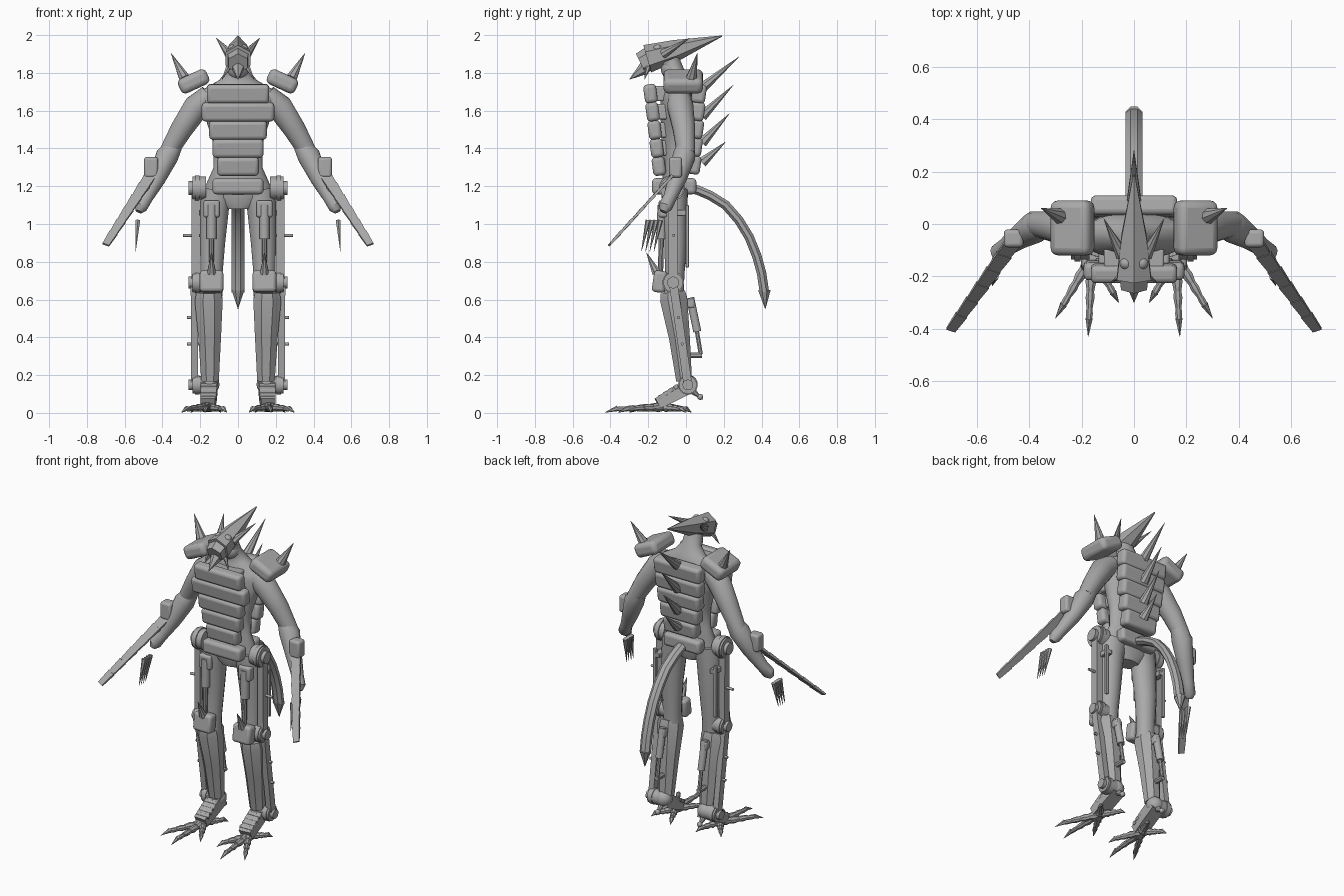
import bpy, bmesh, math
from mathutils import Vector, Matrix

cube = bpy.data.objects.get("Cube")
if cube:
    bpy.data.objects.remove(cube)

grey = bpy.data.materials.new("plain_grey")
grey.use_nodes = True
GREY = (0.4, 0.4, 0.4, 1)
grey.diffuse_color = GREY
grey.node_tree.nodes["Principled BSDF"].inputs["Base Color"].default_value = GREY
parts = []


def finish(name, bm, mirror, bevel=0):
    bmesh.ops.recalc_face_normals(bm, faces=bm.faces)
    mesh = bpy.data.meshes.new(name)
    bm.to_mesh(mesh)
    bm.free()
    mesh.materials.append(grey)
    ob = bpy.data.objects.new(name, mesh)
    bpy.context.collection.objects.link(ob)
    if bevel:
        mod = ob.modifiers.new("Bevel", "BEVEL")
        mod.width, mod.segments = bevel, 3
    if mirror:
        ob.modifiers.new("Mirror", "MIRROR")
    parts.append(ob)


def tube(name, pts, radii, sides=12, side=(1, 0, 0), mirror=False):
    """Loft rings along a path; each radius is a number or a (side, depth) pair."""
    bm, rings = bmesh.new(), []
    pts = [Vector(p) for p in pts]
    for i, (p, r) in enumerate(zip(pts, radii)):
        t = (pts[min(i + 1, len(pts) - 1)] - pts[max(i - 1, 0)]).normalized()
        x = Vector(side)
        x = (x - t * x.dot(t)).normalized()
        y = t.cross(x)
        a, b = r if isinstance(r, tuple) else (r, r)
        angles = [math.tau * (k + 0.5) / sides for k in range(sides)]
        rings.append([bm.verts.new(p + x * a * math.cos(w) + y * b * math.sin(w)) for w in angles])
    for lo, hi in zip(rings, rings[1:]):
        for k in range(sides):
            n = (k + 1) % sides
            bm.faces.new((lo[k], lo[n], hi[n], hi[k]))
    bm.faces.new(rings[0][::-1])
    bm.faces.new(rings[-1])
    finish(name, bm, mirror)


def spike(name, base, tip, r, sides=8, mirror=False):
    tube(name, [base, tip], [r, 0.001], sides, mirror=mirror)


def box(name, loc, size, rot=(0, 0), bevel=0.02, mirror=False):
    """Rounded box turned about x, then y, in degrees."""
    m = Matrix.Translation(loc)
    m = m @ Matrix.Rotation(math.radians(rot[1]), 4, "Y") @ Matrix.Rotation(math.radians(rot[0]), 4, "X")
    bm = bmesh.new()
    bmesh.ops.create_cube(bm, size=1, matrix=m @ Matrix.Diagonal((*size, 1)))
    finish(name, bm, mirror, bevel)


def ball(name, loc, r, mirror=False):
    bm = bmesh.new()
    bmesh.ops.create_uvsphere(bm, u_segments=16, v_segments=10, radius=r, matrix=Matrix.Translation(loc))
    finish(name, bm, mirror)


def disc(name, x0, x1, y, z, r):
    tube(name, [(x0, y, z), (x1, y, z)], [r, r], 24, (0, 1, 0), True)


# Torso and neck: height, depth centre, half width, half depth
body = [(1.08, -.06, .07, .05), (1.14, -.06, .16, .07), (1.2, -.06, .175, .07), (1.3, -.06, .13, .06),
        (1.42, -.06, .13, .07), (1.55, -.05, .17, .085), (1.66, -.045, .215, .09), (1.71, -.04, .19, .085),
        (1.76, -.045, .1, .065), (1.81, -.06, .06, .05), (1.87, -.085, .055, .05)]
tube("torso", [(0, y, z) for z, y, a, b in body], [(a, b) for z, y, a, b in body], 24)

# Armour plates on the chest and back
for i, w in enumerate((.33, .385, .305, .27, .22)):
    z = 1.69 - .096 * i
    box(f"chest_plate_{i + 1}", (0, -.188 + .011 * i, z), (w, .068, .1), (8, 0))
    box(f"chest_backing_{i + 1}", (0, -.135 + .008 * i, z), (w * .7, .08, .08), bevel=.01)
for i, w in enumerate((.33, .32, .3, .27, .23)):
    box(f"back_plate_{i + 1}", (0, .068 - .007 * i, 1.69 - .094 * i), (w, .075, .1), (-8, 0))
box("belt_front", (0, -.14, 1.2), (.27, .08, .085))
box("belt_back", (0, .02, 1.2), (.26, .07, .085))
for i, (z, y, tip) in enumerate(((1.72, .28, 1.885), (1.57, .25, 1.735), (1.43, .23, 1.585), (1.325, .21, 1.435))):
    spike(f"back_spike_{i + 1}", (0, .085, z), (0, y, tip), .03)

# Head with long crest, snout, beak, horns and eyes
tube("head_crest", [(0, -.205, 1.875), (0, -.05, 1.92), (0, .19, 1.995)], [.075, .056, .003], 6)
tube("snout", [(0, -.16, 1.89), (0, -.24, 1.85)], [.068, .057], 6)
spike("beak", (0, -.22, 1.825), (0, -.3, 1.765), .035, 6)
spike("jaw_spikes", (.05, -.2, 1.83), (.085, -.22, 1.765), .015, 6, True)
spike("head_horns", (.045, -.12, 1.9), (.115, .02, 1.985), .026, 8, True)
ball("eyes", (.03, -.15, 1.925), .025, True)
ball("neck_joint", (0, -.075, 1.82), .058)

# Shoulder pads
box("shoulder_pads", (.235, -.015, 1.755), (.165, .21, .085), (0, 25), .028, True)
spike("shoulder_spikes", (.285, .03, 1.775), (.355, .06, 1.905), .03, 8, True)

# Arms, cuffs, forearm blades and claws
tube("upper_arms", [(.15, -.035, 1.68), (.22, -.03, 1.62), (.3, -.01, 1.5), (.375, .0, 1.37)],
     [.06, .07, .06, .048], 16, (0, 1, 0), True)
tube("forearms", [(.335, .0, 1.42), (.375, -.01, 1.36), (.43, -.045, 1.24), (.485, -.085, 1.14),
                  (.515, -.11, 1.09), (.525, -.12, 1.065)],
     [.045, .062, .048, .036, .037, .018], 12, (0, 1, 0), True)
box("blade_mounts", (.46, -.055, 1.3), (.075, .068, .11), bevel=.015, mirror=True)
root, end = Vector((.455, -.06, 1.27)), Vector((.7, -.405, .89))
for i in range(6):
    a, b = root.lerp(end, i / 6), root.lerp(end, (i + 1.12) / 6.12)
    w = .046 - .0028 * i
    tube(f"blade_segment_{i + 1}", [a, b], [(w, .012), (w * .82, .008)], 4, (.91, .28, .31), True)
for i in range(4):
    y = -.135 - .022 * i
    spike(f"hand_claw_{i + 1}", (.53, y, 1.02), (.542, y - .035, .855), .014, 6, True)

# Thighs, shins and knee guards
tube("thighs", [(.11, -.06, 1.18), (.125, -.06, 1.08), (.135, -.055, .9), (.14, -.06, .72), (.14, -.065, .62)],
     [(.09, .07), (.078, .068), (.068, .06), (.058, .052), (.058, .055)], 16, mirror=True)
tube("thigh_pistons", [(.14, -.125, 1.1), (.14, -.13, .92)], [.027, .027], 12, mirror=True)
tube("thigh_rods", [(.14, -.13, .95), (.14, -.135, .74)], [.014, .014], 10, mirror=True)
box("thigh_brackets", (.14, -.115, 1.08), (.085, .06, .09), bevel=.012, mirror=True)
box("knee_guards", (.14, -.14, .695), (.125, .07, .115), (-8, 0), .018, True)
spike("knee_spikes", (.14, -.155, .74), (.14, -.21, .85), .026, 8, True)
tube("shins", [(.155, -.07, .64), (.155, -.065, .6), (.15, -.035, .4), (.148, -.01, .17)],
     [(.07, .07), (.08, .078), (.065, .06), (.05, .045)], 8, mirror=True)
box("calf_blocks", (.15, .02, .58), (.05, .05, .05), bevel=.01, mirror=True)
tube("calf_pistons", [(.15, .022, .61), (.15, .06, .43)], [.022, .022], 12, mirror=True)
tube("calf_rods", [(.15, .055, .45), (.15, .078, .31)], [.012, .012], 8, mirror=True)
tube("calf_links", [(.15, .085, .305), (.15, .0, .305)], [.016, .016], 8, mirror=True)

# Outer leg frame with joint discs, bars and pegs
for name, y, z, r in (("hip", -.075, 1.19, .062), ("knee", -.068, .69, .052), ("ankle", .01, .148, .047)):
    disc(f"{name}_discs", .17, .24, y, z, r)
    disc(f"{name}_caps", .235, .262, y, z, r * .6)
    disc(f"{name}_rims", .205, .228, y, z, r * 1.1)
tube("thigh_frames", [(.225, -.07, 1.19), (.225, -.068, .69)], [(.029, .035)] * 2, 4, mirror=True)
tube("shin_frames", [(.232, -.068, .69), (.23, .01, .15)], [(.026, .032)] * 2, 4, mirror=True)
box("rear_thigh_bars", (.215, .007, .935), (.022, .018, .33), bevel=.004, mirror=True)
box("bar_mounts", (.2, -.02, 1.06), (.04, .07, .03), bevel=.004, mirror=True)
for i, (x, y, z) in enumerate(((.292, -.065, .94), (.27, -.04, .505), (.27, -.02, .365))):
    disc(f"frame_pegs_{i + 1}", .2, x, y, z, .008)

# Feet: heel, stepped instep, toes with claws
ball("ankle_joints", (.15, .01, .15), .052, True)
tube("feet", [(.15, .025, .145), (.155, -.07, .095), (.16, -.15, .05)],
     [(.06, .055), (.06, .052), (.055, .042)], 4, mirror=True)
for i in range(5):
    f = i / 4
    box(f"instep_bar_{i + 1}", (.155, -.025 - .11 * f, .155 - .07 * f), (.088, .022, .022), (28, 0), .004, True)
spike("heel_spurs", (.15, .03, .12), (.15, .09, .07), .022, 8, True)
ball("spur_tips", (.15, .075, .085), .016, True)
start = Vector((.16, -.12, .045))
for n, tip in enumerate(((.3, -.36, .012), (.175, -.43, .012), (.058, -.3, .012), (.25, .0, .012), (.09, .03, .012))):
    tip = Vector(tip)
    for i in range(4):
        a, b = start.lerp(tip, i / 5), start.lerp(tip, (i + 1.2) / 5)
        r = .026 - .0038 * i
        a.z = b.z = .03 - .003 * i
        tube(f"toe_{n + 1}_segment_{i + 1}", [a, a.lerp(b, .5), b], [r * .75, r, r * .7], 8, (.7, .1, 0), True)
    claw = start.lerp(tip, .78)
    claw.z = .024
    spike(f"toe_{n + 1}_claw", claw, tip - Vector((0, 0, .01)), .015, 6, True)

# Tail
path = [(.0, 1.19), (.06, 1.18), (.13, 1.15), (.21, 1.1), (.28, 1.02), (.335, .93), (.375, .83), (.4, .74), (.415, .64)]
tube("tail", [(0, y, z) for y, z in path], [(.036, .027)] * len(path), 8)
spike("tail_tip", (0, .415, .65), (0, .42, .55), .036)

# Smooth shading with sharp edges kept
bpy.ops.object.select_all(action="DESELECT")
for ob in parts:
    ob.select_set(True)
bpy.context.view_layer.objects.active = parts[0]
bpy.ops.object.shade_smooth_by_angle(angle=math.radians(35))
